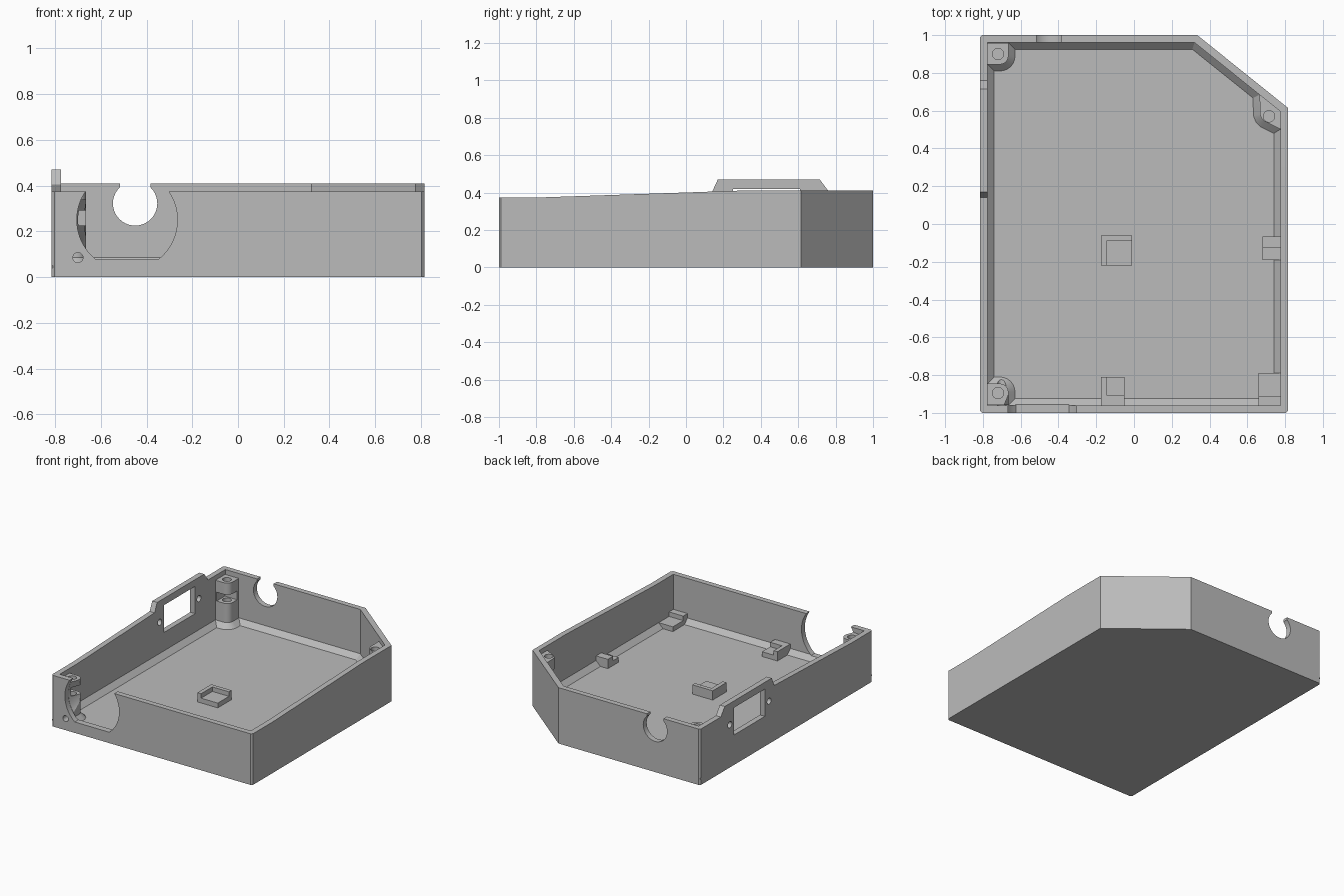
import bpy, bmesh, math
from mathutils import Vector

if "Cube" in bpy.data.objects:
    bpy.data.objects.remove(bpy.data.objects["Cube"])

grey = bpy.data.materials.new("plain_grey")
grey.use_nodes = True
COLOUR = (0.5, 0.5, 0.5, 1)
grey.diffuse_color = COLOUR
grey.node_tree.nodes["Principled BSDF"].inputs["Base Color"].default_value = COLOUR


def loft(name, axis, sections):
    """Closed solid through (height, 2D outline) sections along an axis."""
    place = {"X": lambda h, p, q: (h, p, q),
             "Y": lambda h, p, q: (p, h, q),
             "Z": lambda h, p, q: (p, q, h)}[axis]
    bm = bmesh.new()
    rings = [[bm.verts.new(place(h, *p)) for p in pts] for h, pts in sections]
    for low, high in zip(rings, rings[1:]):
        for i in range(len(low)):
            j = (i + 1) % len(low)
            bm.faces.new((low[i], low[j], high[j], high[i]))
    bm.faces.new(rings[0][::-1])
    bm.faces.new(rings[-1])
    bmesh.ops.recalc_face_normals(bm, faces=bm.faces)
    mesh = bpy.data.meshes.new(name)
    bm.to_mesh(mesh)
    bm.free()
    mesh.materials.append(grey)
    obj = bpy.data.objects.new(name, mesh)
    bpy.context.collection.objects.link(obj)
    return obj


def prism(name, axis, a, b, pts):
    return loft(name, axis, [(a, pts), (b, pts)])


def rect(x0, x1, y0, y1):
    return [(x0, y0), (x1, y0), (x1, y1), (x0, y1)]


def circle(cx, cy, r, n=40):
    return [(cx + r * math.cos(math.tau * i / n), cy + r * math.sin(math.tau * i / n))
            for i in range(n)]


def inset(pts, d):
    """Offset a counter-clockwise convex outline inward by d."""
    out = []
    for i, p in enumerate(pts):
        p = Vector(p)
        u = (p - Vector(pts[i - 1])).normalized()
        v = (Vector(pts[(i + 1) % len(pts)]) - p).normalized()
        nu, nv = Vector((-u.y, u.x)), Vector((-v.y, v.x))
        out.append(tuple(p + (nu + nv) * d / (1 + nu.dot(nv))))
    return out


def combine(obj, tools, operation="DIFFERENCE"):
    """Apply booleans to obj and delete the tools."""
    for tool in tools:
        tool.hide_render = True
        mod = obj.modifiers.new("boolean", "BOOLEAN")
        mod.object, mod.operation, mod.solver = tool, operation, "EXACT"
    graph = bpy.context.evaluated_depsgraph_get()
    mesh = bpy.data.meshes.new_from_object(obj.evaluated_get(graph))
    obj.modifiers.clear()
    obj.data = mesh
    for tool in tools:
        bpy.data.objects.remove(tool)


def smooth(obj):
    obj.data.shade_smooth()
    obj.data.set_sharp_from_angle(angle=math.radians(25))


FLOOR, COVE, WALL = 0.05, 0.035, 0.04

# Tray: outline with one large cut corner and tiny edge chamfers
c = 0.012
outline = [(-0.815 + c, -1), (0.815 - c, -1), (0.815, -1 + c), (0.815, 0.615),
           (0.335, 1), (-0.815 + c, 1), (-0.815, 1 - c), (-0.815, -1 + c)]
tray = prism("tray", "Z", 0, 0.5, outline)
corners = [(-0.815, -1), (0.815, -1), (0.815, 0.615), (0.335, 1), (-0.815, 1)]
wall_line = inset(corners, WALL)
cavity = loft("cavity", "Z", [(FLOOR, inset(corners, WALL + COVE)),
                              (FLOOR + COVE, wall_line), (0.7, wall_line)])
rim = prism("rim_slope", "X", -1, 1, [(-1.1, 0.375), (-0.75, 0.375), (0.28, 0.41),
                                      (1.1, 0.41), (1.1, 0.6), (-1.1, 0.6)])
combine(tray, [cavity, rim])

# Raised tab on the side wall
tab = prism("tab", "X", -0.815, -0.775, [(0.14, 0.3), (0.76, 0.3), (0.76, 0.41),
                                         (0.715, 0.47), (0.17, 0.47), (0.14, 0.405)])
combine(tray, [tab], "UNION")


def front_opening():
    def ring(r):
        return [(x, max(z, 0.08)) for x, z in circle(-0.485, 0.25, r, 72)]
    keep = [i for i, p in enumerate(ring(0.22)) if p[1] > 0.08]
    first = next(i for i in keep if i - 1 not in keep and i > 36) if 0 not in keep else None

    def clipped(r):
        # arc running from the flat sill on one side round to the other
        start = -math.asin(0.17 / 0.22)
        sweep = math.pi - 2 * start
        return [(-0.485 + r * math.cos(start + sweep * i / 56),
                 0.25 + r * math.sin(start + sweep * i / 56) - (0.22 - r) * 0.17 / 0.22 *
                 (1 if i in (0, 56) else 0)) for i in range(57)]
    return loft("front_opening", "Y", [(-1.1, clipped(0.22)), (-0.955, clipped(0.22)),
                                       (-0.86, clipped(0.185))])


def front_drill():
    return prism("front_drill", "Y", -1.1, -0.8, circle(-0.7, 0.085, 0.022, 24))


# Wall openings: front bay, cable notch, inlet window and its screw holes
combine(tray, [front_opening(), front_drill(),
               prism("cable_hole", "Y", 0.9, 1.1, circle(-0.45, 0.322, 0.097)),
               prism("cable_slot", "Y", 0.9, 1.1, rect(-0.517, -0.383, 0.385, 0.6)),
               prism("window", "X", -0.9, -0.7, rect(0.25, 0.61, 0.22, 0.42))]
        + [prism("screw_hole", "X", -0.9, -0.7, circle(y, 0.313, 0.023, 24))
           for y in (0.2, 0.655)])
smooth(tray)


# Screw posts with flared foot, nut slot and screw hole
def post(name, pts, top, hole, slot, extra=()):
    obj = loft(name, "Z", [(FLOOR - 0.01, inset(pts, -COVE)), (FLOOR, inset(pts, -COVE)),
                           (FLOOR + COVE, pts), (top, pts)])
    combine(obj, [prism("bore", "Z", 0.13, 0.6, circle(*hole, 0.03, 24)),
                  prism("nut_slot", "Z", 0.225, 0.29, slot), *extra])
    smooth(obj)


r = 0.045
arc = [(-0.665 - r + r * math.cos(a), 0.845 + r + r * math.sin(a))
       for a in (math.radians(-90 + 15 * i) for i in range(7))]
corner = [(-0.778, 0.845)] + arc + [(-0.665, 0.958), (-0.778, 0.958)]
mirrored = [(x, -y) for x, y in reversed(corner)]
post("back_right_post", corner, 0.375, (-0.72, 0.9), rect(-0.765, -0.6, 0.8, 0.94))
post("front_right_post", mirrored, 0.34, (-0.72, -0.895), rect(-0.765, -0.6, -0.94, -0.8),
     [front_opening(), front_drill()])
post("back_left_post", [(0.778, 0.5), (0.778, 0.597), (0.665, 0.688), (0.667, 0.58),
                        (0.675, 0.56), (0.692, 0.543)],
     0.375, (0.715, 0.57), rect(0.6, 0.765, 0.45, 0.61))


# Stepped support pads: low seat plus raised ridges
def pad(name, seat, ridges):
    obj = prism(name, "Z", FLOOR - 0.01, 0.085, rect(*seat))
    combine(obj, [prism("ridge", "Z", FLOOR - 0.01, 0.118, rect(*k)) for k in ridges], "UNION")


pad("middle_pad", (-0.175, -0.01, -0.22, -0.06),
    [(-0.175, -0.145, -0.22, -0.06), (-0.175, -0.01, -0.09, -0.06)])
pad("front_pad", (-0.175, -0.05, -0.96, -0.81),
    [(-0.175, -0.145, -0.96, -0.81), (-0.175, -0.05, -0.96, -0.905)])
pad("corner_pad", (0.66, 0.78, -0.96, -0.79), [(0.66, 0.78, -0.96, -0.91)])
pad("side_pad", (0.68, 0.78, -0.19, -0.065), [(0.68, 0.78, -0.125, -0.065)])
